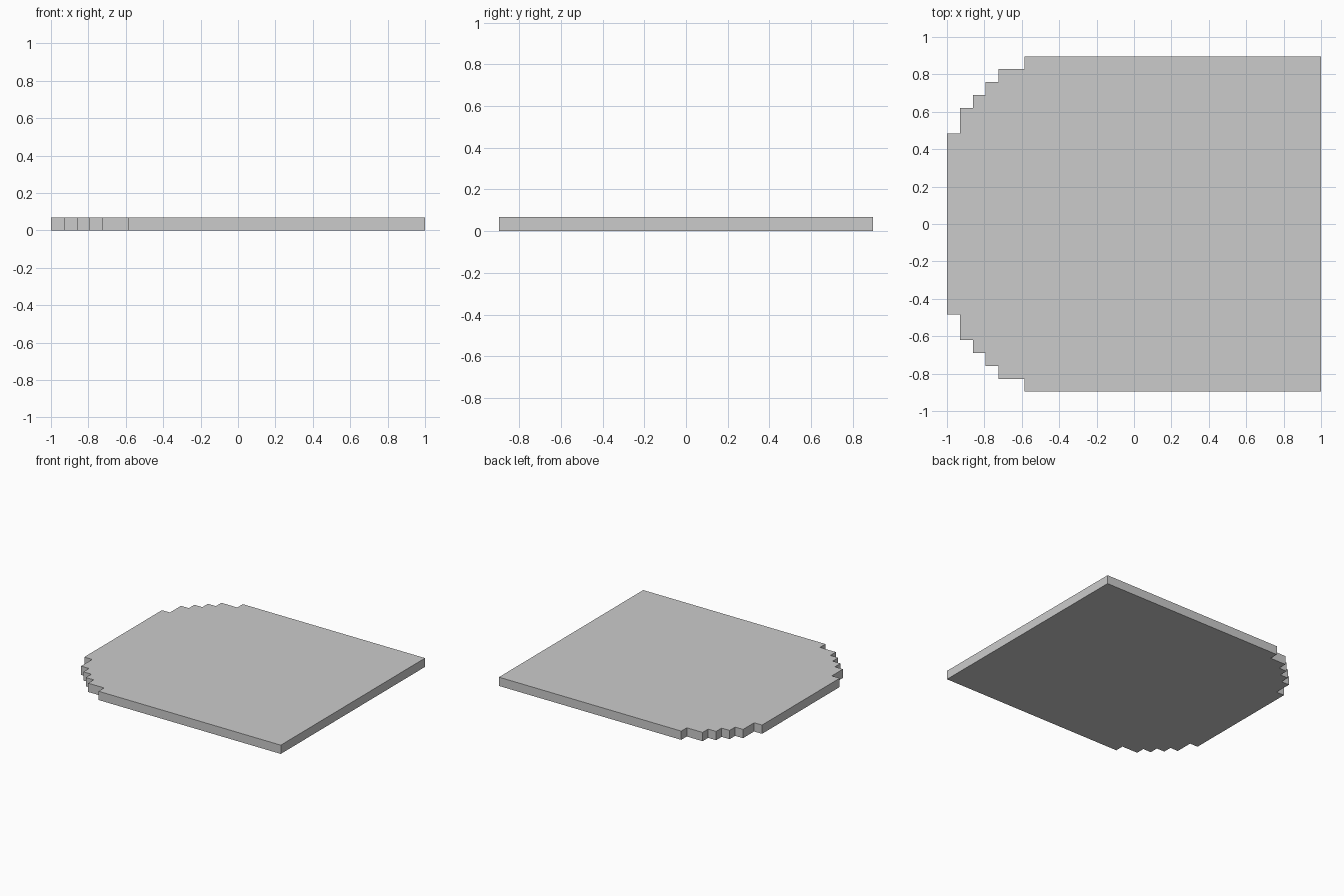
import bpy, bmesh

if "Cube" in bpy.data.objects:
    bpy.data.objects.remove(bpy.data.objects["Cube"])

U = 2 / 29            # one stud-grid unit; the plate is 29 x 26 x 1 units
HX, HY = 14.5, 13

# Stepped corner at -x +y, in units: (distance from the left edge, y)
corner = [(6, 13), (6, 12), (4, 12), (4, 11), (3, 11), (3, 10),
          (2, 10), (2, 9), (1, 9), (1, 7), (0, 7)]
upper = [(dx - HX, y) for dx, y in corner]
lower = [(x, -y) for x, y in reversed(upper)]
outline = [(HX, HY)] + upper + lower + [(HX, -HY)]

# Extrude the outline into a flat plate
bm = bmesh.new()
base = bm.faces.new([bm.verts.new((x * U, y * U, 0)) for x, y in outline])
ext = bmesh.ops.extrude_face_region(bm, geom=[base])
top = [g for g in ext["geom"] if isinstance(g, bmesh.types.BMVert)]
bmesh.ops.translate(bm, verts=top, vec=(0, 0, U))
bmesh.ops.recalc_face_normals(bm, faces=bm.faces)

mesh = bpy.data.meshes.new("stepped_plate")
bm.to_mesh(mesh)
bm.free()
plate = bpy.data.objects.new("stepped_plate", mesh)
bpy.context.collection.objects.link(plate)
